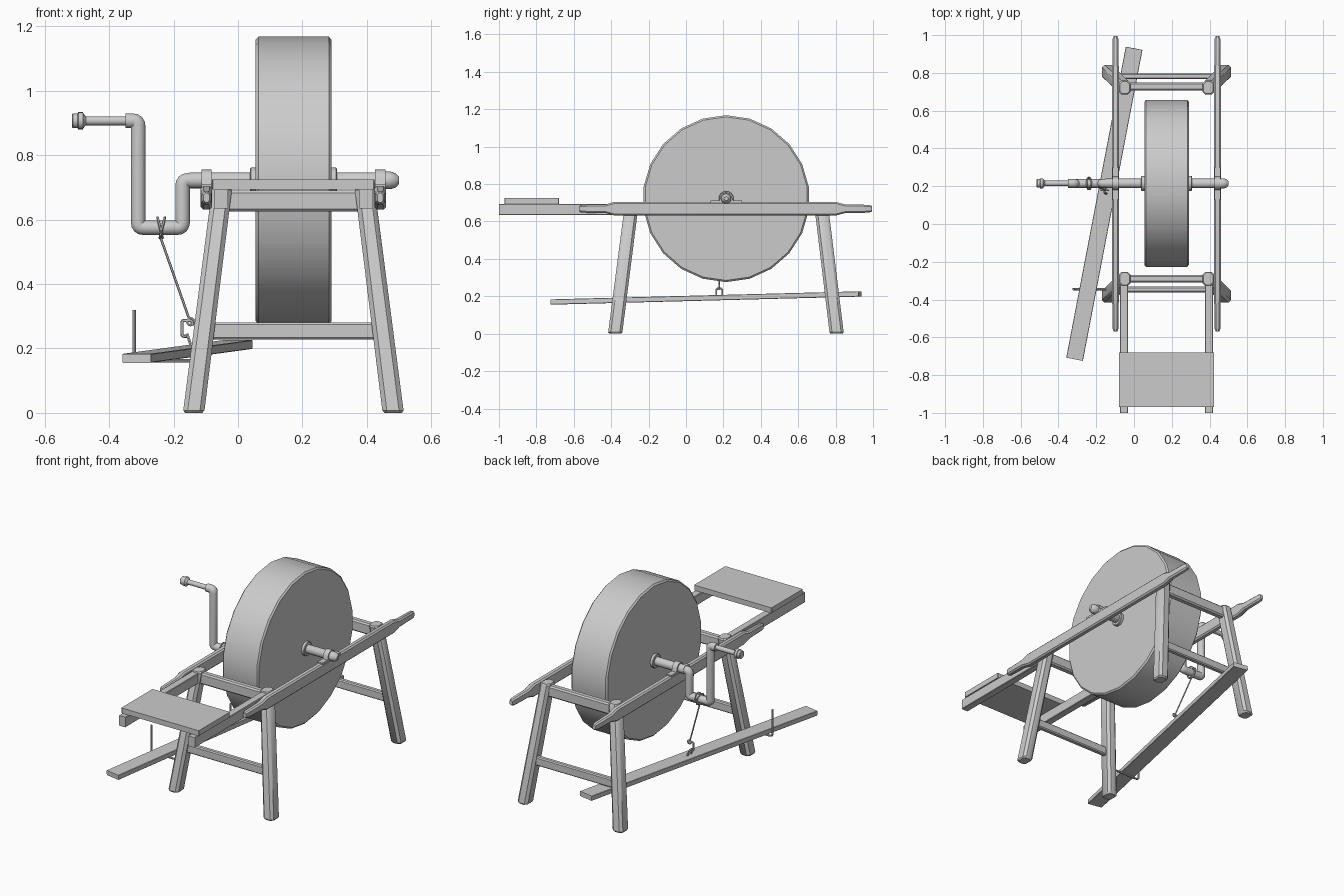
import bpy, bmesh
from math import sin, cos, pi, atan2
from mathutils import Vector

if "Cube" in bpy.data.objects:
    bpy.data.objects.remove(bpy.data.objects["Cube"])

MID = 0.172             # centre plane of the frame
AY, AZ = 0.215, 0.722   # axle position


def finish(bm, name, angle=35):
    bmesh.ops.recalc_face_normals(bm, faces=bm.faces)
    me = bpy.data.meshes.new(name)
    bm.to_mesh(me)
    bm.free()
    ob = bpy.data.objects.new(name, me)
    bpy.context.collection.objects.link(ob)
    bpy.ops.object.select_all(action='DESELECT')
    ob.select_set(True)
    bpy.context.view_layer.objects.active = ob
    bpy.ops.object.shade_smooth_by_angle(angle=angle * pi / 180)
    return ob


def skin(name, loops, angle=35):
    """Bridge equal-length point loops and cap both ends."""
    bm = bmesh.new()
    rows = [[bm.verts.new(p) for p in lp] for lp in loops]
    n = len(rows[0])
    for a, b in zip(rows, rows[1:]):
        for i in range(n):
            j = (i + 1) % n
            bm.faces.new((a[i], a[j], b[j], b[i]))
    bm.faces.new(rows[0])
    bm.faces.new(rows[-1])
    return finish(bm, name, angle)


def loft(name, axis, rings, c=0.01):
    """Chamfered rectangles (centre, half u, half v) stacked along an axis."""
    u, v = [i for i in range(3) if i != axis]
    loops = []
    for centre, hu, hv in rings:
        k = min(c, hu * 0.6, hv * 0.6)
        pts = [(hu, hv - k), (hu - k, hv), (k - hu, hv), (-hu, hv - k),
               (-hu, k - hv), (k - hu, -hv), (hu - k, -hv), (hu, k - hv)]
        loop = []
        for pu, pv in pts:
            p = list(centre)
            p[u] += pu
            p[v] += pv
            loop.append(p)
        loops.append(loop)
    return skin(name, loops)


def spin(name, profile, y=AY, z=AZ, n=16):
    """Turned part around a line parallel to x, from (x, radius) pairs."""
    return skin(name, [[(x, y + r * sin(2 * pi * i / n), z + r * cos(2 * pi * i / n))
                        for i in range(n)] for x, r in profile])


def tube(name, pts, r, closed=False, res=3):
    cu = bpy.data.curves.new(name, 'CURVE')
    cu.dimensions = '3D'
    cu.bevel_depth = r
    cu.bevel_resolution = res
    cu.use_fill_caps = True
    sp = cu.splines.new('POLY')
    sp.points.add(len(pts) - 1)
    for q, p in zip(sp.points, pts):
        q.co = (*p, 1)
    sp.use_cyclic_u = closed
    ob = bpy.data.objects.new(name, cu)
    bpy.context.collection.objects.link(ob)
    bpy.ops.object.select_all(action='DESELECT')
    ob.select_set(True)
    bpy.context.view_layer.objects.active = ob
    bpy.ops.object.convert(target='MESH')
    bpy.ops.object.shade_smooth_by_angle(angle=0.7)
    return bpy.context.object


def rounded(pts, rad, steps=4):
    """Path with its inner corners rounded off."""
    pts = [Vector(p) for p in pts]
    out = [pts[0]]
    for a, b, c in zip(pts, pts[1:], pts[2:]):
        p, q = b + (a - b).normalized() * rad, b + (c - b).normalized() * rad
        for i in range(steps + 1):
            t = i / steps
            out.append(p * (1 - t) ** 2 + b * 2 * t * (1 - t) + q * t * t)
    return out + [pts[-1]]


def ring(name, centre, R, r, tilt=0.0, n=20):
    """Wire ring facing x, with a lean along x."""
    x, y, z = centre
    pts = [(x + tilt * cos(2 * pi * i / n), y + R * sin(2 * pi * i / n),
            z + R * cos(2 * pi * i / n)) for i in range(n)]
    return tube(name, pts, r, True, 1)


# grindstone
spin("grinding_wheel", [(0.055, 0.437), (0.063, 0.446), (0.282, 0.446), (0.29, 0.437)], n=22)

# axle with rounded end, and collars against the stone
spin("axle", [(-0.15, 0.025), (0.45, 0.025), (0.455, 0.027), (0.475, 0.027),
              (0.49, 0.022), (0.5, 0.011)])
spin("collar_left", [(0.038, 0.037), (0.041, 0.04), (0.056, 0.04)])
spin("collar_right", [(0.289, 0.04), (0.304, 0.04), (0.307, 0.037)])

# crank and handle
tube("crank", rounded([(-0.1, AY, AZ), (-0.172, AY, AZ), (-0.172, AY, 0.575),
                       (-0.31, AY, 0.575), (-0.31, AY, 0.907), (-0.35, AY, 0.907)],
                      0.016), 0.0235)
spin("crank_handle", [(-0.515, 0.02), (-0.512, 0.023), (-0.498, 0.023), (-0.496, 0.027),
                      (-0.482, 0.027), (-0.478, 0.02), (-0.472, 0.014), (-0.34, 0.014)], z=0.907)

# mirrored frame parts
for side, s in (("left", -1), ("right", 1)):
    x = MID + s * 0.27
    rail = [(-0.57, .009, .014), (-0.555, .015, .021), (-0.43, .017, .023), (-0.38, .018, .037),
            (0.80, .018, .037), (0.85, .017, .023), (0.98, .015, .021), (0.995, .009, .014)]
    loft("rail_" + side, 1, [((x, y, 0.668), a, b) for y, a, b in rail], 0.008)
    loft("seat_arm_" + side, 1, [((MID + s * 0.225, y, 0.664), 0.022, 0.03)
                                 for y in (-1.0, -0.29)], 0.003)
    # bearing strap over the axle with feet on the rail
    arc = [(AY + 0.033 * cos(a * pi / 8), AZ + 0.033 * sin(a * pi / 8)) for a in range(9)]
    outer = [(0.3, 0.711), (AY + 0.036, 0.711)] + arc + [(AY - 0.036, 0.711), (0.13, 0.711)]
    path = outer + [(0.13, 0.7), (0.3, 0.7)]
    skin("bearing_strap_" + side, [[(x + d, y, z) for y, z in path] for d in (-0.016, 0.016)])
    for end, yb, yt in (("front", -0.378, -0.29), ("rear", 0.805, 0.722)):
        loft(f"{end}_leg_{side}", 2,
             [((MID + s * 0.31, yb, 0.0), 0.027, 0.032),
              ((MID + s * 0.309, yb, 0.008), 0.033, 0.038),
              ((MID + s * 0.222, yt, 0.692), 0.031, 0.037),
              ((MID + s * 0.221, yt, 0.7), 0.026, 0.032)], 0.014)

# cross bars between the legs
for end, yt, yl in (("front", -0.29, -0.347), ("rear", 0.728, 0.782)):
    loft(end + "_top_bar", 0, [((MID + d, yt, 0.658), 0.02, 0.033) for d in (-0.22, 0.22)], 0.008)
    loft(end + "_low_bar", 0, [((MID + d, yl, 0.254), 0.015, 0.026) for d in (-0.28, 0.28)], 0.006)

# seat board
loft("seat", 2, [((MID, -0.825, z), 0.252, 0.145) for z in (0.694, 0.725)], 0.003)

# treadle board, slewed and slightly tilted
pedal = loft("treadle_board", 1, [((0, y, 0), 0.045, 0.014) for y in (-0.838, 0.838)], 0.002)
pedal.location = (-0.157, 0.107, 0.191)
pedal.rotation_euler = (atan2(0.043, 1.676), 0, -atan2(0.315, 1.645))

# bent pin carrying the treadle from the front leg
tube("treadle_pin", rounded([(-0.322, -0.345, 0.32), (-0.322, -0.345, 0.162),
                             (-0.12, -0.345, 0.162)], 0.02), 0.006, res=2)

# connecting wire, rings and hook
ring("crank_ring_a", (-0.235, AY, 0.575), 0.032, 0.004, 0.008)
ring("crank_ring_b", (-0.242, AY, 0.575), 0.032, 0.004, -0.008)
tube("connecting_wire", [(-0.24, AY, 0.543), (-0.152, 0.18, 0.293)], 0.004, res=1)
tube("wire_eye", [(-0.147 + 0.011 * cos(i * pi / 6), 0.178, 0.283 + 0.011 * sin(i * pi / 6))
                  for i in range(12)], 0.004, True, 1)
tube("treadle_hook", rounded([(-0.142, 0.178, 0.272), (-0.142, 0.178, 0.287),
                              (-0.174, 0.178, 0.287), (-0.174, 0.178, 0.238),
                              (-0.155, 0.178, 0.238)], 0.007), 0.005, res=1)
tube("treadle_staple", rounded([(-0.143, 0.162, 0.2), (-0.157, 0.162, 0.242),
                                (-0.157, 0.194, 0.242), (-0.143, 0.194, 0.2)], 0.012), 0.005, res=1)
